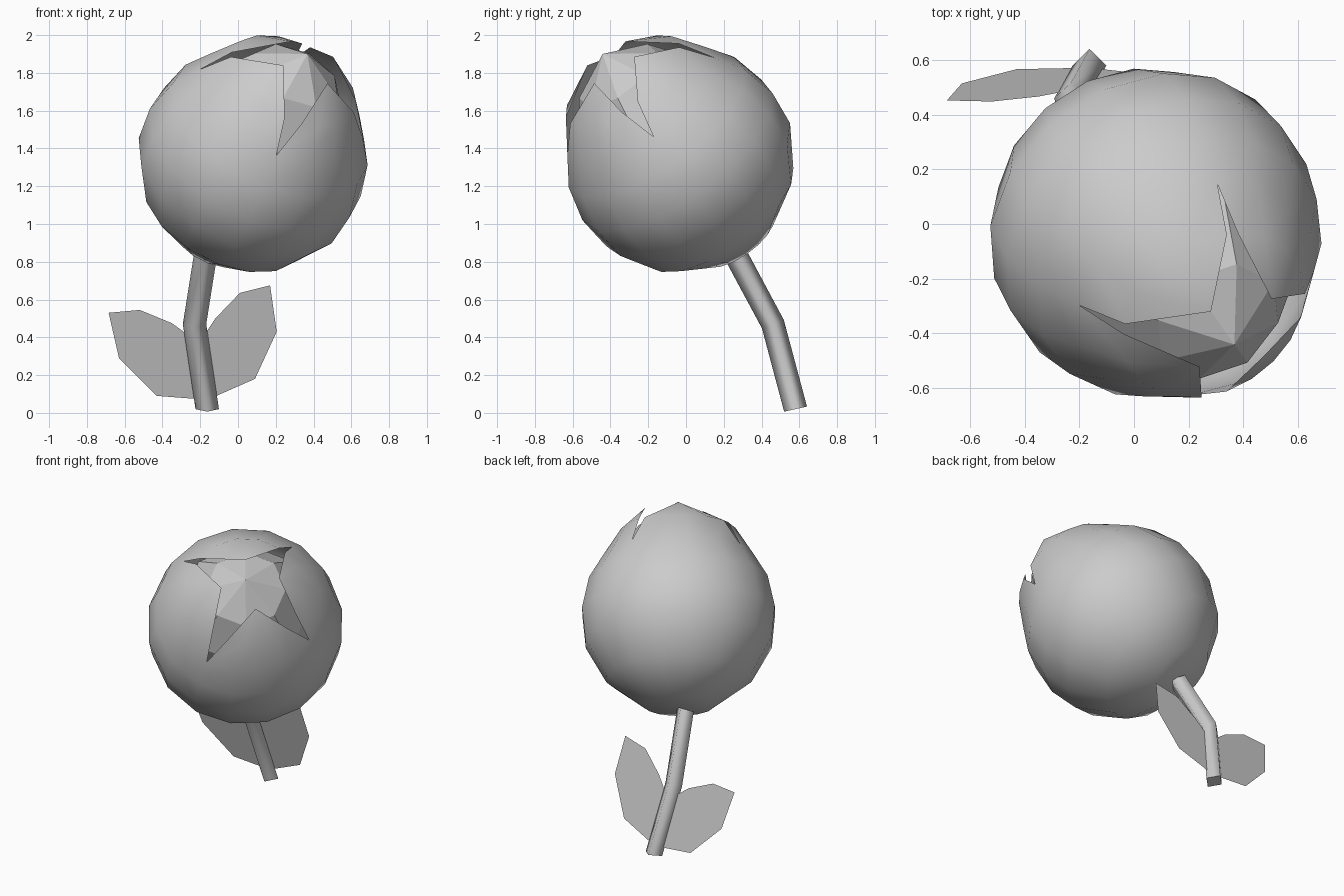
import bpy, bmesh
from math import radians, sin, cos, pi
from mathutils import Vector, Matrix

if "Cube" in bpy.data.objects:
    bpy.data.objects.remove(bpy.data.objects["Cube"])

grey = bpy.data.materials.new("mid_grey")
grey.use_nodes = True
grey.diffuse_color = (0.6, 0.6, 0.6, 1)
grey.node_tree.nodes["Principled BSDF"].inputs["Base Color"].default_value = (0.6, 0.6, 0.6, 1)

# Tilted frame of the flower head: its own z axis points out of the opening
axis = Vector((0.39, -0.55, 0.745)).normalized()
side = Vector((0, 0, 1)).cross(axis).normalized()
up = axis.cross(side)
head = Matrix.Translation((0.09, -0.05, 1.37)) @ Matrix((side, up, axis)).transposed().to_4x4()


def make_object(name, bm):
    bmesh.ops.recalc_face_normals(bm, faces=bm.faces[:])
    mesh = bpy.data.meshes.new(name)
    bm.to_mesh(mesh)
    bm.free()
    obj = bpy.data.objects.new(name, mesh)
    bpy.context.collection.objects.link(obj)
    mesh.materials.append(grey)
    return obj


def add_grid(bm, rows):
    verts = [[bm.verts.new(p) for p in row] for row in rows]
    for a, b in zip(verts, verts[1:]):
        for i in range(len(a) - 1):
            bm.faces.new((a[i], a[i + 1], b[i + 1], b[i]))


def arc(radius, height, middle, half, steps):
    angles = [middle + half * (2 * i / steps - 1) for i in range(steps + 1)]
    return [head @ Vector((radius * cos(a), radius * sin(a), height)) for a in angles]


# Four petals, joined below and split by notches towards the tips
body = [(0, -0.61), (0.22, -0.61), (0.46, -0.43), (0.59, -0.2),
        (0.61, 0), (0.565, 0.2), (0.47, 0.355)]
notches = [-33, 52, 144, 239, 327]
# Right, back, left, front: tip radius, tip direction, shoulder width
tips = [(0.21, 9, 0.88), (0.155, 90, 0.95), (0.155, 193, 0.9), (0.186, 289, 0.75)]
bm = bmesh.new()
for start, end, (tip, direction, shoulder) in zip(notches, notches[1:], tips):
    middle, half = radians(start + end) / 2, radians(end - start) / 2
    rows = [arc(r, z, middle, half, 4) for r, z in body]
    rows.append(arc(0.36, 0.525, middle, half * shoulder, 4))
    rows.append(arc(tip, 0.665, radians(direction), 0, 4))
    add_grid(bm, rows)
bmesh.ops.remove_doubles(bm, verts=bm.verts[:], dist=0.001)
petals = make_object("petals", bm)
petals.select_set(True)
bpy.context.view_layer.objects.active = petals
bpy.ops.object.shade_smooth_by_angle(angle=radians(75))

# Faceted inner bud seen through the opening
bm = bmesh.new()
add_grid(bm, [arc(r, z, pi / 2, pi, 8)
              for r, z in [(0.45, 0.1), (0.41, 0.32), (0.25, 0.56), (0, 0.715)]])
bmesh.ops.remove_doubles(bm, verts=bm.verts[:], dist=0.001)
make_object("inner_bud", bm)

# Bent four-sided stem: ring centres with the lean of each ring
bm = bmesh.new()
rings = []
for centre, lean in [((-0.163, 0.58, 0.02), 0.22), ((-0.23, 0.46, 0.47), 0.38),
                     ((-0.165, 0.24, 0.88), 0.5)]:
    across = Vector((0.062, 0, 0))
    along = Vector((0, cos(lean), sin(lean))) * 0.062
    rings.append([bm.verts.new(Vector(centre) + d) for d in (across, along, -across, -along)])
for a, b in zip(rings, rings[1:]):
    for i in range(4):
        j = (i + 1) % 4
        bm.faces.new((a[i], a[j], b[j], b[i])).smooth = True
for ring in (rings[0], rings[-1]):
    for edge in bm.faces.new(ring).edges:
        edge.smooth = False
make_object("stem", bm)

# Two flat leaves lying in the plane of the lower stem
outlines = {
    "left_leaf": [(-0.16, 0.07), (0.09, 0.18), (0.205, 0.43), (0.17, 0.675),
                  (0.01, 0.635), (-0.12, 0.5), (-0.2, 0.38)],
    "right_leaf": [(-0.17, 0.07), (-0.43, 0.09), (-0.63, 0.29), (-0.685, 0.53),
                   (-0.52, 0.545), (-0.35, 0.475), (-0.22, 0.38)],
}
for name, outline in outlines.items():
    bm = bmesh.new()
    bm.faces.new([bm.verts.new((x, 0.59 - 0.26 * z, z)) for x, z in outline])
    make_object(name, bm)
